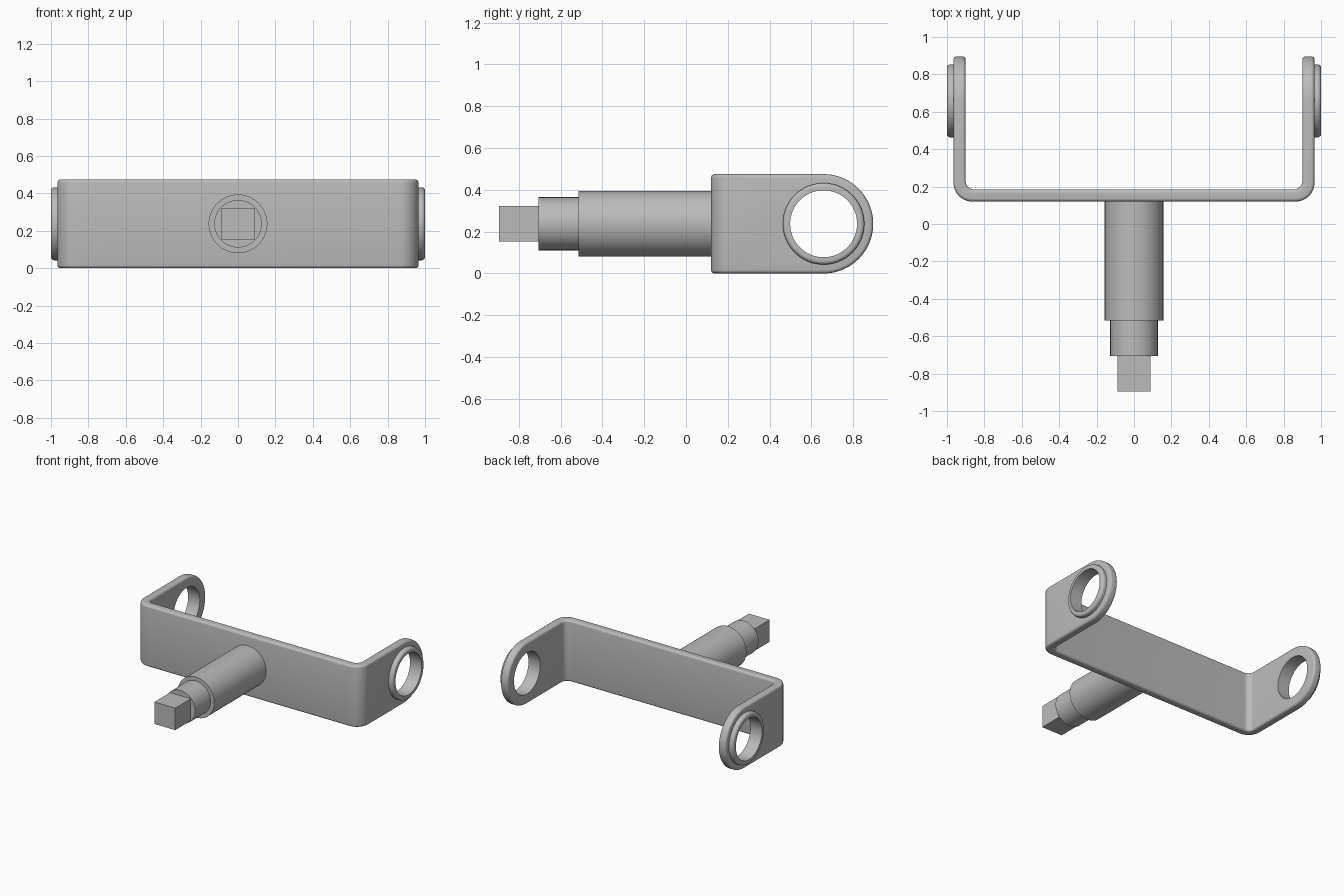
import bpy, bmesh
from math import sin, cos, pi, radians
from mathutils import Matrix, Vector

cube = bpy.data.objects.get("Cube")
if cube:
    bpy.data.objects.remove(cube, do_unlink=True)

MID = 0.2375        # height of the shaft and pivot axis
PIVOT_Y = 0.658     # centre of the pivot holes
HOLE_R = 0.16

steel = bpy.data.materials.new("grey_steel")
steel.use_nodes = True
GREY = (0.5, 0.5, 0.5, 1)
steel.diffuse_color = GREY
steel.node_tree.nodes["Principled BSDF"].inputs["Base Color"].default_value = GREY


def finish(name, bm):
    bmesh.ops.recalc_face_normals(bm, faces=bm.faces)
    mesh = bpy.data.meshes.new(name)
    bm.to_mesh(mesh)
    bm.free()
    mesh.materials.append(steel)
    obj = bpy.data.objects.new(name, mesh)
    bpy.context.collection.objects.link(obj)
    return obj


def activate(obj):
    bpy.ops.object.select_all(action='DESELECT')
    obj.select_set(True)
    bpy.context.view_layer.objects.active = obj


def smooth(obj):
    activate(obj)
    bpy.ops.object.shade_smooth_by_angle(angle=radians(35))


def arc(cx, cy, r, start, end, steps):
    angles = [radians(start + (end - start) * i / steps) for i in range(steps + 1)]
    return [(cx + r * cos(a), cy + r * sin(a)) for a in angles]


def prism(name, points, offset):
    """Extrude a closed outline of 3D points by an offset."""
    bm = bmesh.new()
    face = bm.faces.new([bm.verts.new(p) for p in points])
    new = bmesh.ops.extrude_face_region(bm, geom=[face])["geom"]
    bmesh.ops.translate(bm, vec=Vector(offset),
                        verts=[v for v in new if isinstance(v, bmesh.types.BMVert)])
    return finish(name, bm)


def cylinder(name, radius, start, end, axis):
    """Cylinder along x through the pivots, or along y through the shaft."""
    bm = bmesh.new()
    bmesh.ops.create_cone(bm, cap_ends=True, segments=64, radius1=radius,
                          radius2=radius, depth=end - start)
    mid = (start + end) / 2
    place = (mid, PIVOT_Y, MID) if axis == 'Y' else (0, mid, MID)
    bm.transform(Matrix.Translation(place) @ Matrix.Rotation(pi / 2, 4, axis))
    return finish(name, bm)


def boolean(obj, cutter, operation):
    cutter.hide_render = True
    activate(obj)
    mod = obj.modifiers.new("cut", 'BOOLEAN')
    mod.operation, mod.solver, mod.object = operation, 'EXACT', cutter
    bpy.ops.object.modifier_apply(modifier=mod.name)
    bpy.data.objects.remove(cutter, do_unlink=True)


# U-shaped strap, bent from one plate
outer = arc(0.865, 0.22, 0.1, 0, -90, 12)
inner = arc(0.855, 0.23, 0.045, -90, 0, 12)
right_half = [(0.965, 1.0)] + outer
left_half = [(-x, y) for x, y in reversed(right_half)]
inner_half = inner + [(0.9, 1.0)]
inner_left = [(-x, y) for x, y in reversed(inner_half)]
outline = right_half + left_half + inner_left + inner_half
bracket = prism("bracket", [(x, y, -0.1) for x, y in outline], (0, 0, 0.7))

# Trim the strap to its height and round the arm ends
side = [(-0.1, 0)] + arc(PIVOT_Y, MID, MID, -90, 90, 40) + [(-0.1, 2 * MID)]
trim = prism("trim", [(-1.2, y, z) for y, z in side], (2.4, 0, 0))
boolean(bracket, trim, 'INTERSECT')

# Soft rim around the plate, then the pivot holes
activate(bracket)
bevel = bracket.modifiers.new("rim", 'BEVEL')
bevel.width, bevel.segments = 0.017, 4
bevel.limit_method, bevel.angle_limit = 'ANGLE', radians(40)
bpy.ops.object.modifier_apply(modifier=bevel.name)
boolean(bracket, cylinder("bore", HOLE_R, -1.2, 1.2, 'Y'), 'DIFFERENCE')
smooth(bracket)

# Raised collar around each pivot hole, on the outer face
collar = ([(0.964, HOLE_R), (1.0, HOLE_R)]
          + [(x, r) for r, x in arc(0.177, 0.982, 0.018, 90, 0, 6)]
          + [(0.964, 0.195)])
for name, sign in (("left_collar", 1), ("right_collar", -1)):
    bm = bmesh.new()
    ring = [bm.verts.new((sign * x, PIVOT_Y + r, MID)) for x, r in collar]
    edges = [bm.edges.new((ring[i], ring[(i + 1) % len(ring)])) for i in range(len(ring))]
    bmesh.ops.spin(bm, geom=ring + edges, cent=(0, PIVOT_Y, MID), axis=(1, 0, 0),
                   angle=2 * pi, steps=64, use_merge=True)
    bmesh.ops.remove_doubles(bm, verts=bm.verts, dist=0.0001)
    smooth(finish(name, bm))

# Stepped shaft with a square drive end
smooth(cylinder("shaft", 0.157, -0.515, 0.13, 'X'))
smooth(cylinder("shaft_step", 0.127, -0.705, -0.515, 'X'))
bm = bmesh.new()
bmesh.ops.create_cube(bm, size=1)
bm.transform(Matrix.Translation((0, -0.8, MID)) @ Matrix.Diagonal((0.178, 0.19, 0.17, 1)))
finish("square_drive", bm)
